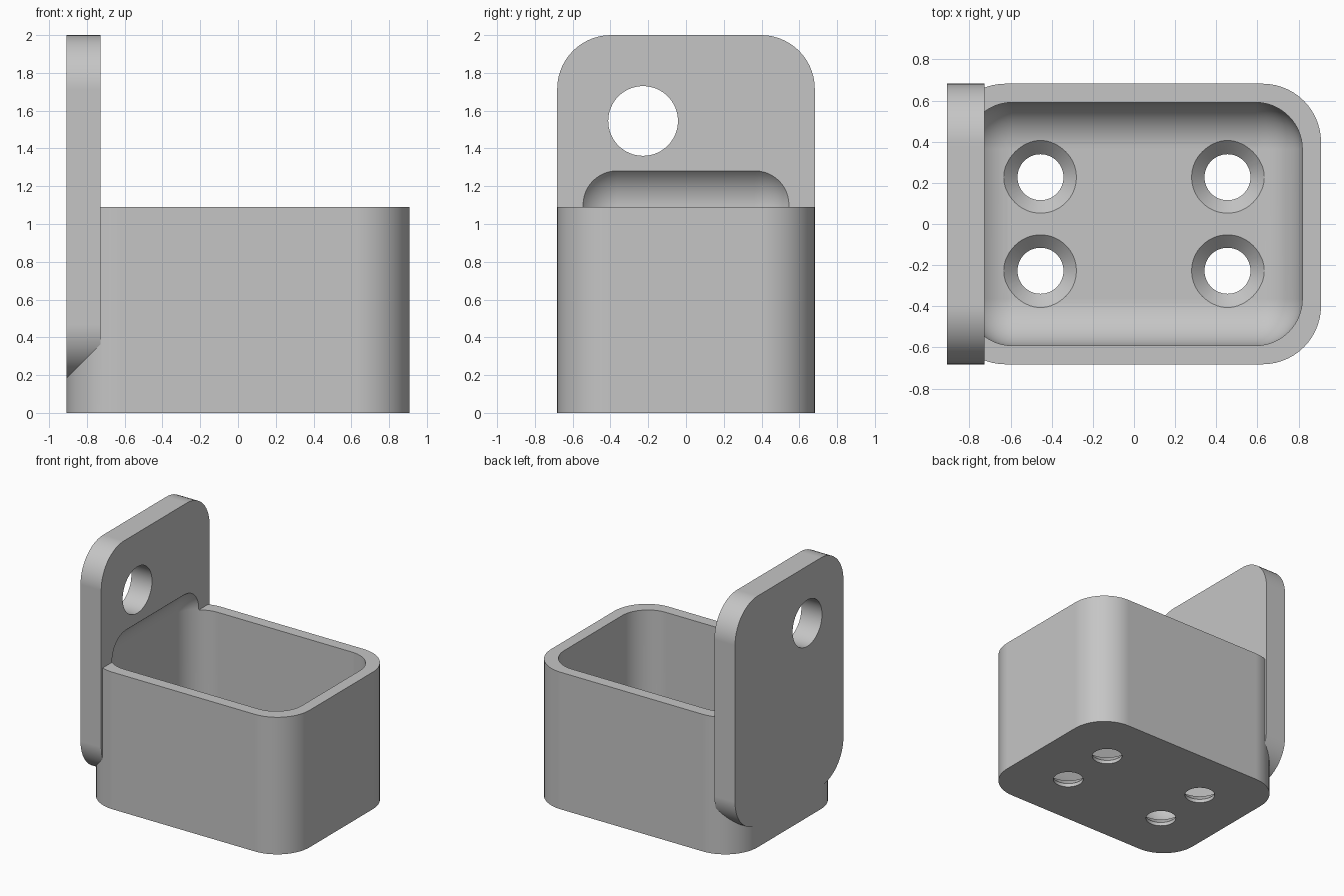
import bpy
import bmesh
from math import radians
from mathutils import Matrix, Vector

default = bpy.data.objects.get("Cube")
if default:
    bpy.data.objects.remove(default, do_unlink=True)

U = 1 / 11            # design unit: the model is 22 units tall
GREY = (0.56, 0.56, 0.56, 1)

grey = bpy.data.materials.new("plain grey")
grey.use_nodes = True
grey.diffuse_color = GREY
grey.node_tree.nodes["Principled BSDF"].inputs["Base Color"].default_value = GREY


def add_object(name, bm):
    bmesh.ops.recalc_face_normals(bm, faces=bm.faces)
    mesh = bpy.data.meshes.new(name)
    bm.to_mesh(mesh)
    bm.free()
    mesh.materials.append(grey)
    obj = bpy.data.objects.new(name, mesh)
    bpy.context.collection.objects.link(obj)
    return obj


def rounded_block(name, low, high, radius, axis=None):
    """Block with rounded edges along one axis, or along all edges."""
    low, high = Vector(low) * U, Vector(high) * U
    bm = bmesh.new()
    bmesh.ops.create_cube(bm, size=1)
    bmesh.ops.scale(bm, vec=high - low, verts=bm.verts)
    bmesh.ops.translate(bm, vec=(low + high) / 2, verts=bm.verts)
    edges = [e for e in bm.edges if axis is None or
             abs(e.verts[0].co[axis] - e.verts[1].co[axis]) > 0.01]
    bmesh.ops.bevel(bm, geom=edges, offset=radius * U, offset_type='OFFSET',
                    segments=14, profile=0.5, affect='EDGES')
    return add_object(name, bm)


def cone(name, r1, r2, depth, centre, turn=Matrix()):
    bm = bmesh.new()
    bmesh.ops.create_cone(bm, cap_ends=True, segments=64, radius1=r1 * U,
                          radius2=r2 * U, depth=depth * U,
                          matrix=Matrix.Translation(Vector(centre) * U) @ turn)
    return add_object(name, bm)


def combine(target, other, operation):
    """Apply a boolean and discard the helper."""
    mod = target.modifiers.new(operation, 'BOOLEAN')
    mod.operation, mod.object, mod.solver = operation, other, 'EXACT'
    bpy.context.view_layer.objects.active = target
    bpy.ops.object.modifier_apply(modifier=mod.name)
    bpy.data.objects.remove(other, do_unlink=True)


# Outer bin joined with the tall mounting plate
holder = rounded_block("wall_holder", (-10, -7.5, 0), (10, 7.5, 12), 3.13, axis=2)
plate = rounded_block("mounting_plate", (-10, -7.5, 2), (-8, 7.5, 22), 3.13, axis=0)
combine(holder, plate, 'UNION')

# Round-edged cavity, which also scoops into the plate
cavity = rounded_block("cavity", (-9, -6.5, 1), (9, 6.5, 14.6), 2.5)
combine(holder, cavity, 'DIFFERENCE')

# Hanging hole through the plate
hole = cone("hanging_hole", 2.03, 2.03, 6, (-9, -2.5, 17), Matrix.Rotation(radians(90), 4, 'Y'))
combine(holder, hole, 'DIFFERENCE')

# Four countersunk screw holes in the floor
for x in (-5, 5):
    for y in (-2.5, 2.5):
        combine(holder, cone("shaft", 1.23, 1.23, 3, (x, y, 0)), 'DIFFERENCE')
        combine(holder, cone("countersink", 1.23, 1.97, 0.74, (x, y, 0.68)), 'DIFFERENCE')

# Smooth curves with crisp edges and flat faces
bpy.ops.object.select_all(action='DESELECT')
holder.select_set(True)
bpy.context.view_layer.objects.active = holder
bpy.ops.object.shade_smooth_by_angle(angle=radians(30))
weighted = holder.modifiers.new("flat_faces", 'WEIGHTED_NORMAL')
weighted.keep_sharp = True
